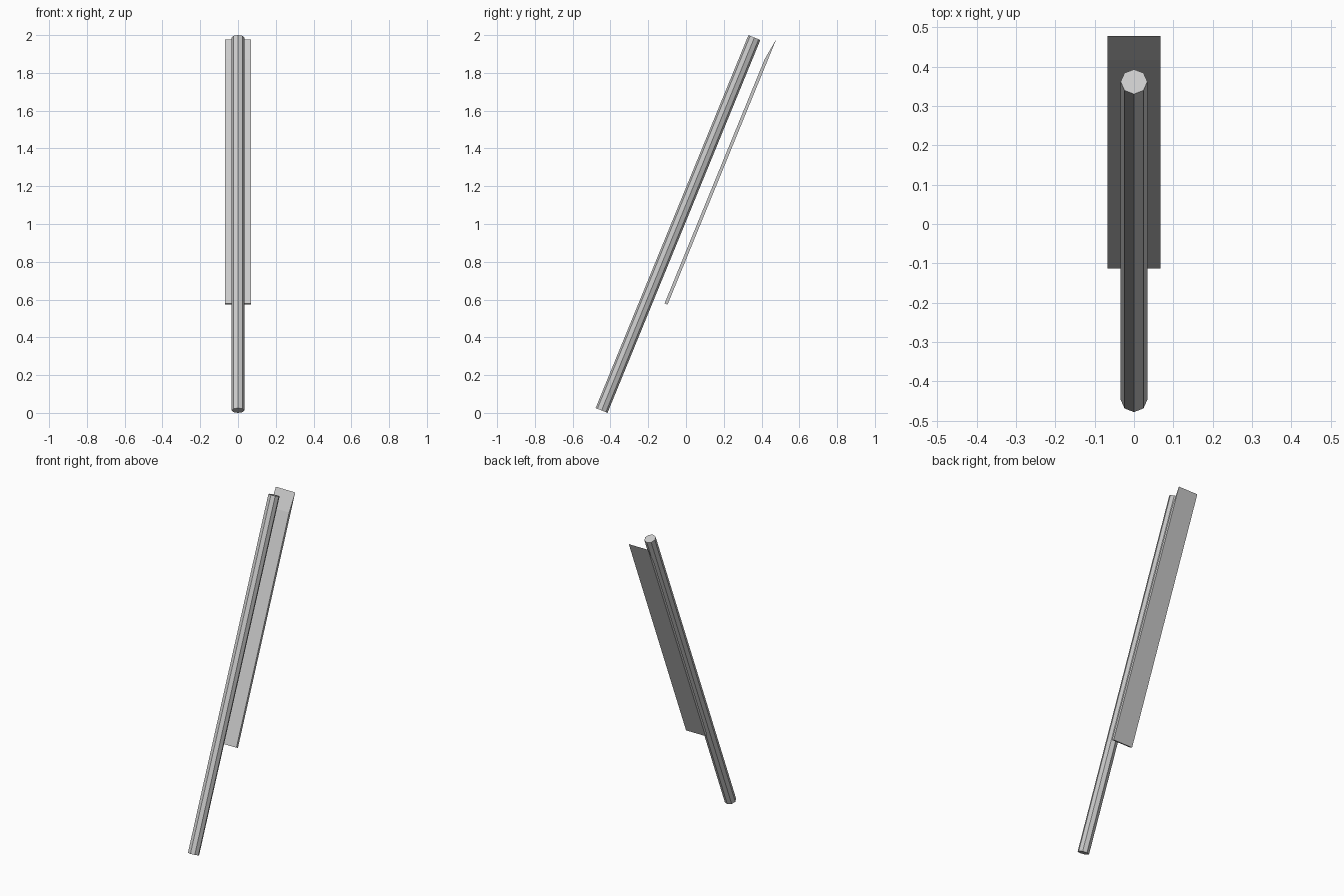
import bpy, bmesh, math
from mathutils import Vector, Matrix

cube = bpy.data.objects.get("Cube")
if cube:
    bpy.data.objects.remove(cube)

grey = bpy.data.materials.new("plain grey")
grey.use_nodes = True
colour = (0.6, 0.6, 0.6, 1)
grey.diffuse_color = colour
grey.node_tree.nodes["Principled BSDF"].inputs["Base Color"].default_value = colour


def finish(name, bm):
    bmesh.ops.recalc_face_normals(bm, faces=bm.faces)
    mesh = bpy.data.meshes.new(name)
    bm.to_mesh(mesh)
    bm.free()
    mesh.materials.append(grey)
    obj = bpy.data.objects.new(name, mesh)
    bpy.context.collection.objects.link(obj)


# Leaning eight-sided pole
bottom, top = Vector((0, -0.447, 0.013)), Vector((0, 0.362, 1.987))
axis = top - bottom
tilt = Matrix.Rotation(-math.atan2(axis.y, axis.z), 4, 'X')
bm = bmesh.new()
bmesh.ops.create_cone(bm, cap_ends=True, segments=8, radius1=0.034, radius2=0.034,
                      depth=axis.length,
                      matrix=Matrix.Translation((top + bottom) / 2) @ tilt)
finish("pole", bm)

# Thin parallel blade: side profile with a wedge tip, extruded across x
tip = Vector((0, 0.478, 1.978))
length, thick, wedge, half = 1.518, 0.017, 0.12, 0.068
profile = [(0, 0), (0, -length), (-thick, -length), (-thick, -wedge)]
bm = bmesh.new()
face = bm.faces.new([bm.verts.new(tip + tilt @ Vector((-half, y, z))) for y, z in profile])
side = bmesh.ops.extrude_face_region(bm, geom=[face])["geom"]
bmesh.ops.translate(bm, vec=(2 * half, 0, 0),
                    verts=[v for v in side if isinstance(v, bmesh.types.BMVert)])
finish("blade", bm)
